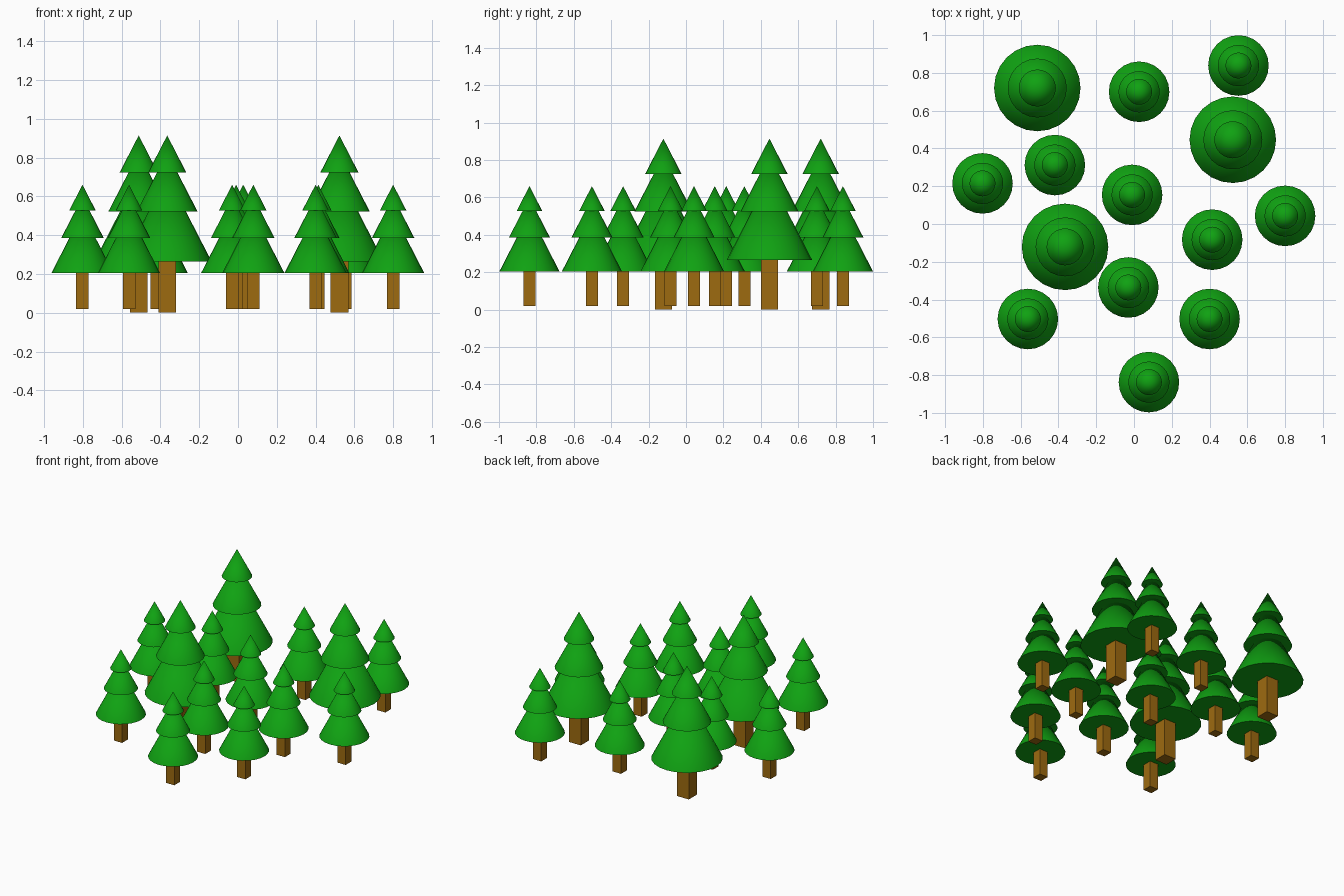
import bpy, bmesh, math
from mathutils import Matrix

if "Cube" in bpy.data.objects:
    bpy.data.objects.remove(bpy.data.objects["Cube"])


def material(name, color):
    m = bpy.data.materials.new(name)
    m.diffuse_color = (*color, 1)
    m.use_nodes = True
    m.node_tree.nodes["Principled BSDF"].inputs["Base Color"].default_value = m.diffuse_color
    return m


GREEN = material("needles", (0.005, 0.36, 0.006))
BROWN = material("bark", (0.34, 0.145, 0.005))

# Foliage tiers: base height, radius, apex height
TIERS = [(0.264, 0.229, 0.71), (0.523, 0.156, 0.825), (0.724, 0.098, 0.914)]


def foliage_mesh():
    bm = bmesh.new()
    for base, radius, apex in TIERS:
        bmesh.ops.create_cone(
            bm, cap_ends=True, segments=24, radius1=radius, radius2=0,
            depth=apex - base,
            matrix=Matrix.Translation((0, 0, (base + apex) / 2)))
    # Smooth sides, sharp rims
    for f in bm.faces:
        f.smooth = True
    for e in bm.edges:
        e.smooth = e.calc_face_angle(0) < math.radians(40)
    me = bpy.data.meshes.new("foliage")
    bm.to_mesh(me)
    bm.free()
    me.materials.append(GREEN)
    return me


def trunk_mesh(half=0.046, height=0.27):
    bm = bmesh.new()
    bmesh.ops.create_cube(
        bm, size=1,
        matrix=Matrix.Translation((0, 0, height / 2))
        @ Matrix.Diagonal((2 * half, 2 * half, height, 1)))
    me = bpy.data.meshes.new("trunk")
    bm.to_mesh(me)
    bm.free()
    me.materials.append(BROWN)
    return me


FOLIAGE, TRUNK = foliage_mesh(), trunk_mesh()


def tree(label, x, y, z, scale):
    for part, mesh in (("foliage", FOLIAGE), ("trunk", TRUNK)):
        ob = bpy.data.objects.new(f"{label}_{part}", mesh)
        ob.location = (x, y, z)
        ob.scale = (scale,) * 3
        bpy.context.collection.objects.link(ob)


# Large trees
for x, y in [(-0.512, 0.72), (0.523, 0.446), (-0.365, -0.121)]:
    tree("large_tree", x, y, 0, 1)

# Small trees
for x, y in [(0.027, 0.70), (0.553, 0.839), (-0.802, 0.215), (-0.419, 0.312),
             (-0.01, 0.154), (0.414, -0.083), (0.80, 0.043), (-0.03, -0.336),
             (-0.562, -0.503), (0.40, -0.503), (0.079, -0.837)]:
    tree("small_tree", x, y, 0.02, 0.7)
